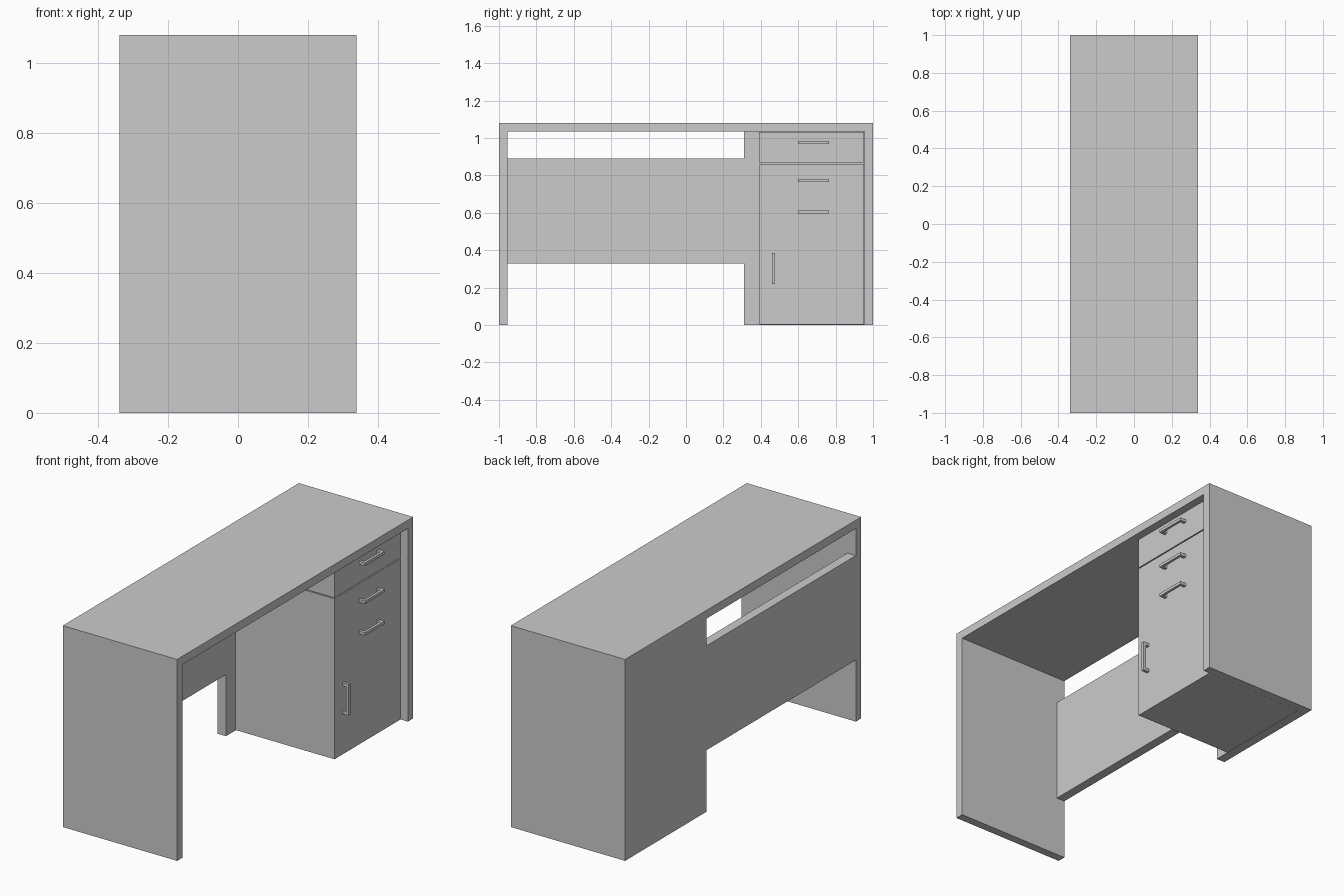
import bpy, bmesh

if "Cube" in bpy.data.objects:
    bpy.data.objects.remove(bpy.data.objects["Cube"])


def mesh_object(name, bm):
    bmesh.ops.recalc_face_normals(bm, faces=bm.faces)
    mesh = bpy.data.meshes.new(name)
    bm.to_mesh(mesh)
    bm.free()
    obj = bpy.data.objects.new(name, mesh)
    bpy.context.collection.objects.link(obj)
    return obj


def box(name, x, y, z):
    bm = bmesh.new()
    bmesh.ops.create_cube(bm, size=1)
    for v in bm.verts:
        v.co = [(r[0] + r[1]) / 2 + c * (r[1] - r[0]) for r, c in zip((x, y, z), v.co)]
    return mesh_object(name, bm)


def prism(name, profile, direction):
    """Extrude a closed planar outline along a direction."""
    bm = bmesh.new()
    face = bm.faces.new([bm.verts.new(p) for p in profile])
    ext = bmesh.ops.extrude_face_region(bm, geom=[face], use_keep_orig=True)
    moved = [g for g in ext["geom"] if isinstance(g, bmesh.types.BMVert)]
    bmesh.ops.translate(bm, verts=moved, vec=direction)
    return mesh_object(name, bm)


X = 0.339          # half depth of the desk
T = 0.045          # board thickness
TOP = 1.08
UNDER = TOP - T
FRONT = 0.298      # front plane of drawer and cabinet

# Desk top and side panels
box("desk_top", (-X, X), (-1, 1), (UNDER, TOP))
box("left_side_panel", (-X, X), (-1, -1 + T), (0, UNDER))
box("right_side_panel", (-X, X), (1 - T, 1), (0, UNDER))

# Back panel: full height behind the cabinet, raised strip across the knee space
outline = [(-0.955, 0.33), (0.31, 0.33), (0.31, 0), (0.955, 0),
           (0.955, UNDER), (0.31, UNDER), (0.31, 0.89), (-0.955, 0.89)]
prism("back_panel", [(-X, y, z) for y, z in outline], (0.05, 0, 0))

# Cabinet and drawer with a narrow gap between them
box("cabinet", (-X + 0.05, FRONT), (0.392, 0.952), (0.002, 0.862))
box("top_drawer", (-X + 0.05, FRONT), (0.39, 0.952), (0.868, 1.032))


# Handles: U-shaped bars lying flat (y, z centre) or upright
def handle(name, y, z, upright=False):
    half, foot, w = 0.083, 0.016, 0.016
    out, inner = 0.334, 0.32
    u_shape = [(FRONT, -half), (out, -half), (out, half), (FRONT, half),
               (FRONT, half - foot), (inner, half - foot),
               (inner, -half + foot), (FRONT, -half + foot)]
    if upright:
        prism(name, [(x, y - w / 2, z + a) for x, a in u_shape], (0, w, 0))
    else:
        prism(name, [(x, y + a, z - w / 2) for x, a in u_shape], (0, 0, w))


for name, z in (("drawer_handle", 0.977), ("upper_handle", 0.773), ("middle_handle", 0.603)):
    handle(name, 0.682, z)
handle("door_handle", 0.467, 0.303, upright=True)
